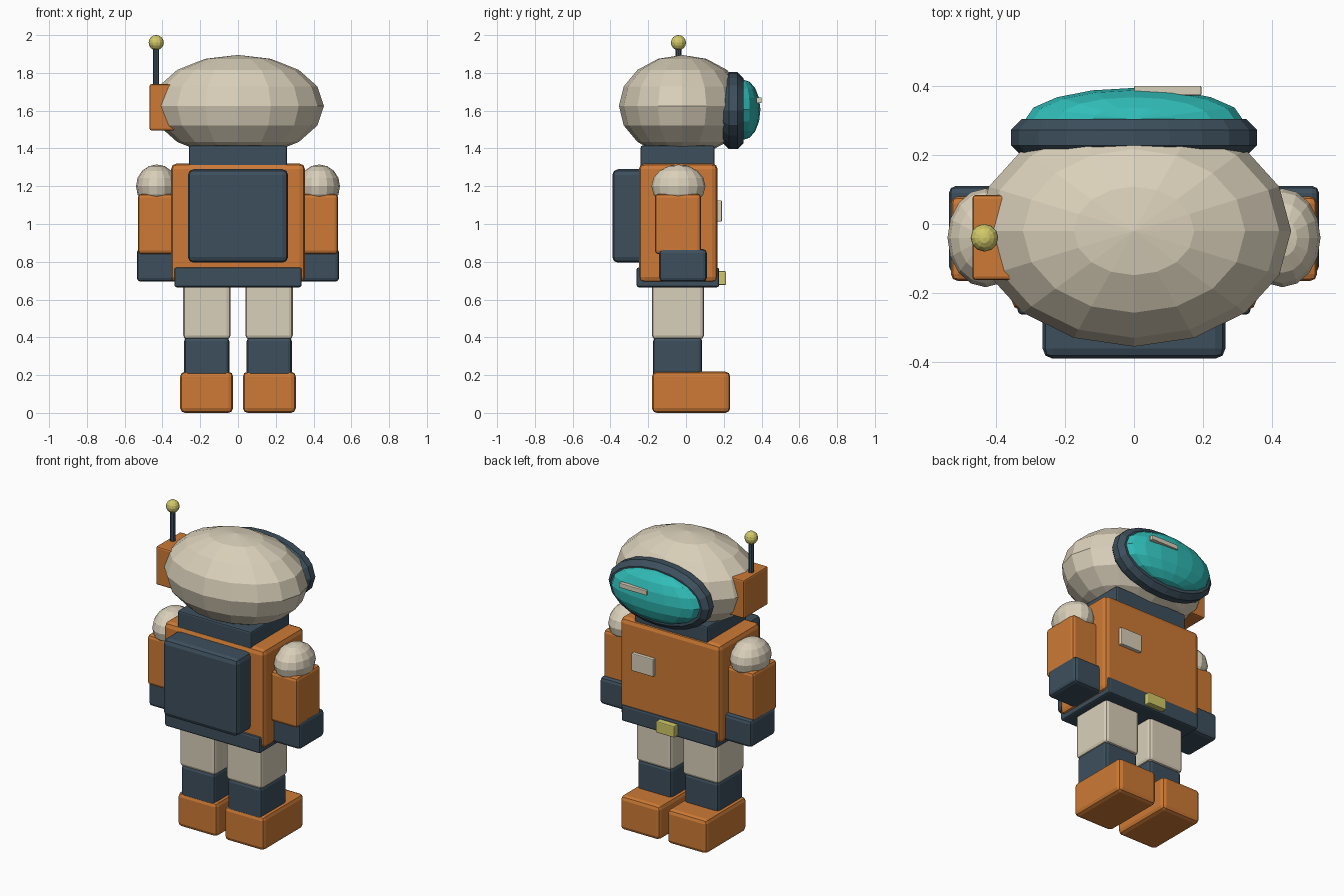
import bpy, bmesh, math
from mathutils import Vector

if "Cube" in bpy.data.objects:
    bpy.data.objects.remove(bpy.data.objects["Cube"])


def material(name, rgb):
    m = bpy.data.materials.new(name)
    m.diffuse_color = (*rgb, 1)
    m.use_nodes = True
    m.node_tree.nodes["Principled BSDF"].inputs["Base Color"].default_value = m.diffuse_color
    return m


CREAM = material("cream", (0.70, 0.63, 0.49))
ORANGE = material("orange", (0.61, 0.195, 0.036))
SLATE = material("slate blue", (0.046, 0.078, 0.108))
TEAL = material("teal", (0.03, 0.51, 0.48))
YELLOW = material("yellow", (0.64, 0.58, 0.14))


def add_object(name, bm, mat):
    bmesh.ops.recalc_face_normals(bm, faces=bm.faces)
    me = bpy.data.meshes.new(name)
    bm.to_mesh(me)
    bm.free()
    me.materials.append(mat)
    ob = bpy.data.objects.new(name, me)
    bpy.context.collection.objects.link(ob)
    return ob


def box(name, mat, xr, yr, zr, bevel=0.02):
    """Box given by its x, y and z ranges, with rounded edges."""
    bm = bmesh.new()
    bmesh.ops.create_cube(bm, size=1)
    for v in bm.verts:
        v.co = [(a + b) / 2 + c * (b - a) for c, (a, b) in zip(v.co, (xr, yr, zr))]
    ob = add_object(name, bm, mat)
    if bevel:
        mod = ob.modifiers.new("Bevel", "BEVEL")
        mod.width = bevel
        mod.segments = 2
    return ob


def ball(name, mat, center, radii, seg=16, rings=8):
    bm = bmesh.new()
    bmesh.ops.create_uvsphere(bm, u_segments=seg, v_segments=rings, radius=1)
    for v in bm.verts:
        v.co = [c + r * p for c, r, p in zip(center, radii, v.co)]
    return add_object(name, bm, mat)


def oval_ring(name, mat, center, rx, rz, tube, seg=20, sides=8):
    """Oval tube lying in the xz plane."""
    bm = bmesh.new()
    loops = []
    for i in range(seg):
        a = 2 * math.pi * i / seg
        out = Vector((math.cos(a) / rx, 0, math.sin(a) / rz)).normalized()
        mid = Vector(center) + Vector((rx * math.cos(a), 0, rz * math.sin(a)))
        loops.append([])
        for j in range(sides):
            b = 2 * math.pi * (j + 0.5) / sides
            p = mid + tube * (math.cos(b) * out + math.sin(b) * Vector((0, 1, 0)))
            loops[-1].append(bm.verts.new(p))
    for i in range(seg):
        p, q = loops[i], loops[(i + 1) % seg]
        for j in range(sides):
            k = (j + 1) % sides
            bm.faces.new((p[j], q[j], q[k], p[k]))
    return add_object(name, bm, mat)


# Helmet with visor
ball("helmet", CREAM, (0, -0.02, 1.625), (0.455, 0.335, 0.27))
oval_ring("visor_frame", SLATE, (0, 0.25, 1.6), 0.303, 0.15, 0.058)
ball("visor", TEAL, (0, 0.302, 1.605), (0.315, 0.092, 0.16))
box("visor_glint", CREAM, (0, 0.195), (0.372, 0.4), (1.64, 1.67), 0.004)

# Ear unit with antenna
box("ear_unit", ORANGE, (-0.468, -0.33), (-0.162, 0.084), (1.495, 1.74), 0.01)
bm = bmesh.new()
bmesh.ops.create_cone(bm, cap_ends=True, segments=8, radius1=0.016, radius2=0.016, depth=0.24)
bmesh.ops.translate(bm, verts=bm.verts, vec=(-0.433, -0.04, 1.82))
add_object("antenna_rod", bm, SLATE)
ball("antenna_tip", YELLOW, (-0.433, -0.04, 1.96), (0.04, 0.04, 0.04), 12, 8)

# Torso, collar, belt and pack
box("torso", ORANGE, (-0.355, 0.355), (-0.25, 0.168), (0.69, 1.32), 0.03)
box("collar", SLATE, (-0.26, 0.26), (-0.24, 0.152), (1.29, 1.415), 0.01)
box("backpack", SLATE, (-0.265, 0.265), (-0.39, -0.2), (0.795, 1.29), 0.03)
box("belt", SLATE, (-0.337, 0.337), (-0.262, 0.176), (0.665, 0.77), 0.012)
box("buckle", YELLOW, (-0.065, 0.065), (0.16, 0.213), (0.677, 0.75), 0.006)
box("chest_badge", CREAM, (0.1, 0.255), (0.15, 0.19), (1.012, 1.125), 0.006)

# Limbs on both sides
for side, s in (("left", -1), ("right", 1)):
    def span(a, b):
        return tuple(sorted((s * a, s * b)))
    ball(side + "_shoulder", CREAM, (s * 0.43, -0.04, 1.2), (0.11, 0.143, 0.115))
    box(side + "_arm", ORANGE, span(0.33, 0.53), (-0.165, 0.08), (0.84, 1.16))
    box(side + "_glove", SLATE, span(0.325, 0.536), (-0.142, 0.11), (0.695, 0.867))
    box(side + "_thigh", CREAM, span(0.04, 0.29), (-0.18, 0.095), (0.39, 0.69))
    box(side + "_shin", SLATE, span(0.046, 0.285), (-0.174, 0.086), (0.19, 0.4))
    box(side + "_boot", ORANGE, span(0.026, 0.306), (-0.18, 0.234), (0.0, 0.218), 0.025)
